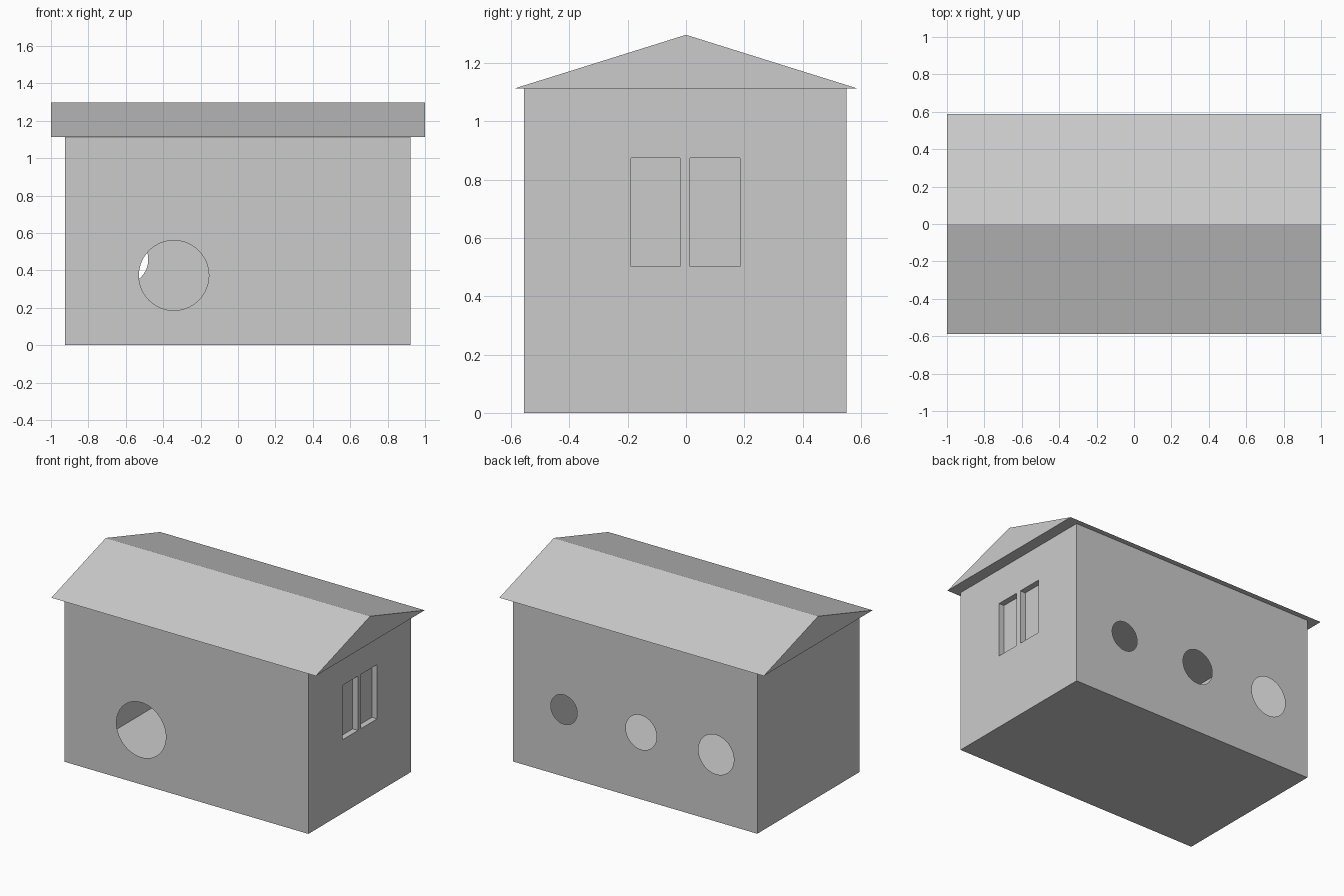
import bpy, bmesh, math
from mathutils import Vector

cube = bpy.data.objects.get("Cube")
if cube:
    bpy.data.objects.remove(cube, do_unlink=True)

GREY = (0.6, 0.6, 0.6, 1)
mat = bpy.data.materials.new("plain grey")
mat.use_nodes = True
mat.diffuse_color = GREY
mat.node_tree.nodes["Principled BSDF"].inputs["Base Color"].default_value = GREY

# Main dimensions
X0, X1 = -0.925, 0.922
Y0, Y1 = -0.556, 0.551
FLOOR, EAVE, RIDGE = 0.005, 1.113, 1.297
ROOF_X, ROOF_Y = 1.0, 0.588
RECESS = 0.04


def finish(name, bm):
    mesh = bpy.data.meshes.new(name)
    bm.to_mesh(mesh)
    bm.free()
    mesh.materials.append(mat)
    obj = bpy.data.objects.new(name, mesh)
    bpy.context.collection.objects.link(obj)
    return obj


def rectangle(a0, a1, b0, b1):
    return [(a0, b0), (a1, b0), (a1, b1), (a0, b1)]


def circle(a, b, r, n=64):
    turns = [2 * math.pi * i / n for i in range(n)]
    return [(a + r * math.cos(t), b + r * math.sin(t)) for t in turns]


def sheet(name, outer, holes, place, normal):
    """Thin wall sheet with openings; place maps 2D points to 3D."""
    bm = bmesh.new()
    edges = []
    for loop in [outer] + holes:
        verts = [bm.verts.new(place(a, b)) for a, b in loop]
        edges += [bm.edges.new((v, verts[i - 1])) for i, v in enumerate(verts)]
    bmesh.ops.triangle_fill(bm, edges=edges, use_beauty=True, normal=normal)
    bm.normal_update()
    wrong = [f for f in bm.faces if f.normal.dot(Vector(normal)) < 0]
    bmesh.ops.reverse_faces(bm, faces=wrong)
    return finish(name, bm)


def prism(name, profile, x0, x1):
    """Solid with a y-z profile, running along x."""
    bm = bmesh.new()
    face = bm.faces.new([bm.verts.new((x0, y, z)) for y, z in profile])
    grown = bmesh.ops.extrude_face_region(bm, geom=[face], use_keep_orig=True)
    moved = [g for g in grown["geom"] if isinstance(g, bmesh.types.BMVert)]
    bmesh.ops.translate(bm, verts=moved, vec=(x1 - x0, 0, 0))
    bmesh.ops.recalc_face_normals(bm, faces=bm.faces)
    return finish(name, bm)


# Floor and gabled roof
prism("floor", rectangle(Y0, Y1, 0, FLOOR), X0, X1)
prism("roof", [(-ROOF_Y, EAVE), (ROOF_Y, EAVE), (0, RIDGE)], -ROOF_X, ROOF_X)

# Long walls with round openings
long_wall = rectangle(X0, X1, 0, EAVE)
sheet("front_wall", long_wall, [circle(-0.343, 0.373, 0.187)],
      lambda a, b: (a, Y0, b), (0, -1, 0))
portholes = [circle(x, 0.458, r)
             for x, r in ((0.537, 0.1), (-0.047, 0.117), (-0.614, 0.134))]
sheet("back_wall", long_wall, portholes, lambda a, b: (a, Y1, b), (0, 1, 0))

# End walls, the left one with two recessed windows
end_wall = rectangle(Y0, Y1, 0, EAVE)
windows = [rectangle(y0, y1, 0.503, 0.874)
           for y0, y1 in ((-0.188, -0.02), (0.014, 0.186))]
sheet("right_wall", end_wall, [], lambda a, b: (X0, a, b), (-1, 0, 0))
sheet("left_wall", end_wall, windows, lambda a, b: (X1, a, b), (1, 0, 0))

for i, outline in enumerate(windows):
    bm = bmesh.new()
    rim = [bm.verts.new((X1, y, z)) for y, z in outline]
    back = [bm.verts.new((X1 - RECESS, y, z)) for y, z in outline]
    bm.faces.new(back)
    for k in range(4):
        bm.faces.new((rim[k - 1], rim[k], back[k], back[k - 1]))
    finish(f"window_recess_{i + 1}", bm)
